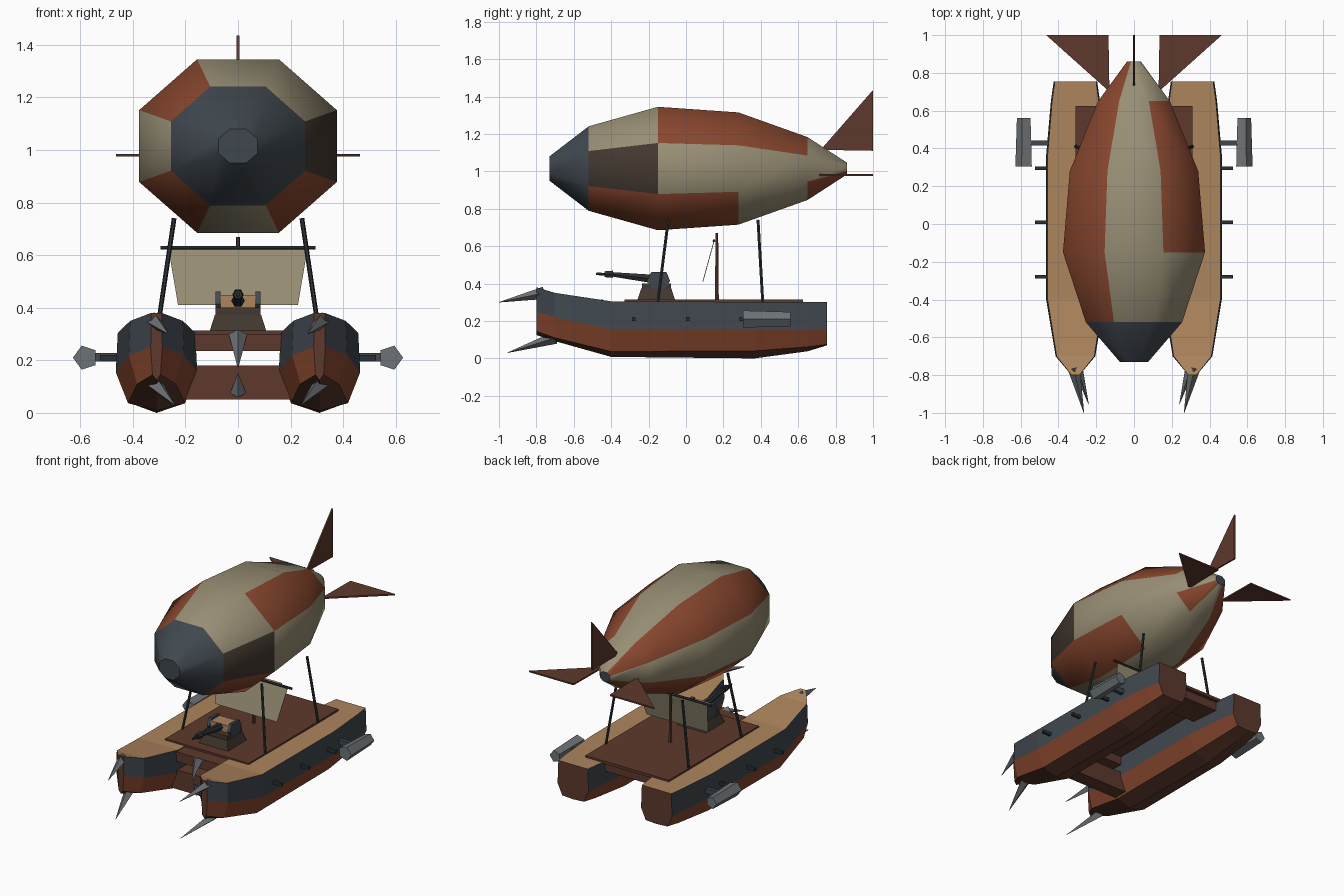
import bpy, bmesh, math
from mathutils import Vector

if "Cube" in bpy.data.objects:
    bpy.data.objects.remove(bpy.data.objects["Cube"])

COLOURS = {
    "cream": (.31, .27, .175), "rust": (.245, .062, .027), "slate": (.05, .063, .077),
    "tan": (.42, .235, .11), "brown": (.11, .04, .025), "dark_brown": (.055, .04, .029),
    "grey": (.155, .17, .182), "iron": (.024, .03, .034),
}
M = {}
for n, c in COLOURS.items():
    M[n] = bpy.data.materials.new(n)
    M[n].diffuse_color = (*c, 1)


def finish(name, bm, mats, mirror=False):
    bmesh.ops.recalc_face_normals(bm, faces=bm.faces)
    me = bpy.data.meshes.new(name)
    bm.to_mesh(me)
    bm.free()
    for m in mats:
        me.materials.append(M[m])
    ob = bpy.data.objects.new(name, me)
    bpy.context.collection.objects.link(ob)
    if mirror:
        ob.modifiers.new("mirror", 'MIRROR').use_mirror_merge = False
    return ob


def loft(name, rings, mats, rule=lambda seg, side: 0, cap_mats=(0, 0), mirror=False):
    """Skin closed rings of points; rule gives the material of each face."""
    bm = bmesh.new()
    vs = [[bm.verts.new(p) for p in r] for r in rings]
    n = len(rings[0])
    for i in range(len(vs) - 1):
        for k in range(n):
            j = (k + 1) % n
            f = bm.faces.new((vs[i][k], vs[i][j], vs[i + 1][j], vs[i + 1][k]))
            f.material_index = rule(i, k)
    for r, m in ((vs[0], cap_mats[0]), (vs[-1], cap_mats[1])):
        bm.faces.new(r).material_index = m
    return finish(name, bm, mats, mirror)


def box(name, x, y, z, mat, mirror=False, inset=0):
    rings = [[(x[0] + d, y[0] + d, h), (x[1] - d, y[0] + d, h),
              (x[1] - d, y[1] - d, h), (x[0] + d, y[1] - d, h)]
             for h, d in ((z[0], 0), (z[1], inset))]
    return loft(name, rings, [mat], mirror=mirror)


def prism(name, pts, off, mat, mirror=False):
    off = Vector(off)
    return loft(name, [[Vector(p) - off / 2 for p in pts], [Vector(p) + off / 2 for p in pts]],
                [mat], mirror=mirror)


def rod(name, a, b, r1, r2, mat, sides=6, mirror=False, turn=0.0):
    a, b = Vector(a), Vector(b)
    d = (b - a).normalized()
    u = Vector((1, 0, 0)) if abs(d.x) < .9 else Vector((0, 1, 0))
    u = (u - d * u.dot(d)).normalized()
    w = d.cross(u)
    ang = [turn + 2 * math.pi * k / sides for k in range(sides)]
    rings = [[p + (u * math.cos(t) + w * math.sin(t)) * r for t in ang]
             for p, r in ((a, r1), (b, r2))]
    return loft(name, rings, [mat], mirror=mirror)


# Gas envelope: octagonal rings (y, half width, half height)
STATIONS = [(-.73, .075, .065), (-.52, .255, .226), (-.15, .376, .33),
            (.28, .34, .30), (.65, .19, .168), (.86, .037, .032)]
K = 1 / math.cos(math.pi / 8)
rings = [[(w * K * math.cos(math.pi / 8 + k * math.pi / 4), y,
           1.015 + h * K * math.sin(math.pi / 8 + k * math.pi / 4)) for k in range(8)]
         for y, w, h in STATIONS]
# patch colours per sector: which length segments are rust
RUST = {0: (2, 3), 2: (1, 2, 3, 4), 4: (1, 2, 3, 4), 6: (1, 2, 4)}


def patch(seg, side):
    if seg == 0:
        return 2
    if side == 7 and seg == 1:
        return 3
    return 1 if seg in RUST.get(side, ()) else 0


env = loft("envelope", rings, ["cream", "rust", "slate", "dark_brown"], patch, (2, 2))
bpy.context.view_layer.objects.active = env
env.select_set(True)
bpy.ops.object.shade_smooth_by_angle(angle=math.radians(48))
env.select_set(False)

# Tail fins
prism("top_fin", [(0, .72, 1.115), (0, 1, 1.435), (0, 1, 1.11)], (.01, 0, 0), "brown")
prism("side_fin", [(.13, .70, .98), (.465, 1, .98), (.135, 1, .98)], (0, 0, .01), "brown", True)

# Hulls: (y, half width, deck z, band z, chine z, keel z)
HULL = [(-.80, .022, .38, .25, .145, .125), (-.70, .105, .35, .22, .11, .092),
        (-.40, .155, .305, .155, .037, .008), (.365, .155, .302, .155, .04, 0),
        (.65, .13, .302, .155, .062, .038), (.755, .115, .302, .15, .075, .07)]
C = .31
rings = [[(C - w * .95, y, d), (C - w, y, b), (C - w * .7, y, c), (C, y, k),
          (C + w * .7, y, c), (C + w, y, b), (C + w * .95, y, d)]
         for y, w, d, b, c, k in HULL]
loft("hull", rings, ["slate", "rust", "brown", "tan"],
     lambda seg, side: (0, 1, 2, 2, 1, 0, 3)[side], (2, 2), mirror=True)

# Platform and cross beams
box("platform", (-.31, .31), (-.33, .625), (.295, .314), "brown")
box("front_upper_beam", (-.2, .2), (-.42, -.32), (.235, .30), "brown")
box("front_lower_beam", (-.22, .22), (-.42, -.32), (.05, .18), "brown")
box("rear_beam", (-.2, .2), (.40, .60), (.235, .30), "brown")

# Spikes on the bows and between the hulls
rod("upper_bow_spike", (.32, -.76, .35), (.265, -1, .30), .033, .001, "grey", 4, True)
rod("lower_bow_spike", (.315, -.70, .11), (.24, -.955, .03), .033, .001, "grey", 4, True)
rod("upper_centre_spike", (0, -.42, .30), (0, -.49, .17), .035, .001, "grey", 4)
rod("lower_centre_spike", (0, -.42, .075), (0, -.47, .15), .03, .001, "grey", 4)

# Side pegs and engine pods
for i, y in enumerate((-.28, .01, .295)):
    box(f"side_peg_{i}", (.44, .525), (y - .009, y + .009), (.20, .22), "iron", True)
box("pod_arm", (.44, .56), (.415, .442), (.195, .228), "slate", True)
rod("engine_pod", (.58, .305, .21), (.58, .56, .21), .048, .04, "grey", 5, True)

# Struts holding the envelope
rod("front_strut", (.308, -.15, .305), (.243, -.095, .74), .009, .009, "iron", 6, True)
rod("rear_strut", (.308, .41, .305), (.243, .385, .74), .009, .009, "iron", 6, True)

# Mast, yard and sail
rod("mast", (0, .165, .31), (0, .165, .67), .012, .008, "brown", 6)
rod("yard", (-.295, .15, .628), (.295, .15, .628), .008, .008, "iron", 6)
prism("sail", [(-.265, .15, .628), (.265, .15, .628), (.228, .09, .41), (-.228, .09, .41)],
      (0, .004, 0), "cream")

# Deck gun
box("gun_base", (-.108, .108), (-.26, -.058), (.31, .373), "dark_brown", inset=.02)
box("gun_plate", (-.085, .085), (-.235, -.08), (.373, .40), "dark_brown")
cheek = [(-.235, .37), (-.19, .37), (-.12, .37), (-.08, .37), (-.10, .39), (-.085, .415),
         (-.105, .462), (-.185, .462), (-.21, .415), (-.19, .39)]
prism("gun_cheek", [(.076, y, z) for y, z in (cheek[1], cheek[2], *cheek[4:])],
      (.02, 0, 0), "slate", True)
box("gun_body", (-.066, .066), (-.195, -.10), (.40, .448), "tan")
rod("gun_barrel", (0, -.18, .425), (0, -.40, .45), .026, .013, "iron", 6)
rod("gun_muzzle", (0, -.39, .45), (0, -.435, .45), .022, .018, "iron", 6)
rod("gun_tip", (0, -.43, .45), (0, -.48, .452), .008, .008, "iron", 6)

for m in bpy.data.materials:
    if m.users and not m.is_grease_pencil:
        m.use_nodes = True
        m.node_tree.nodes["Principled BSDF"].inputs["Base Color"].default_value = m.diffuse_color
